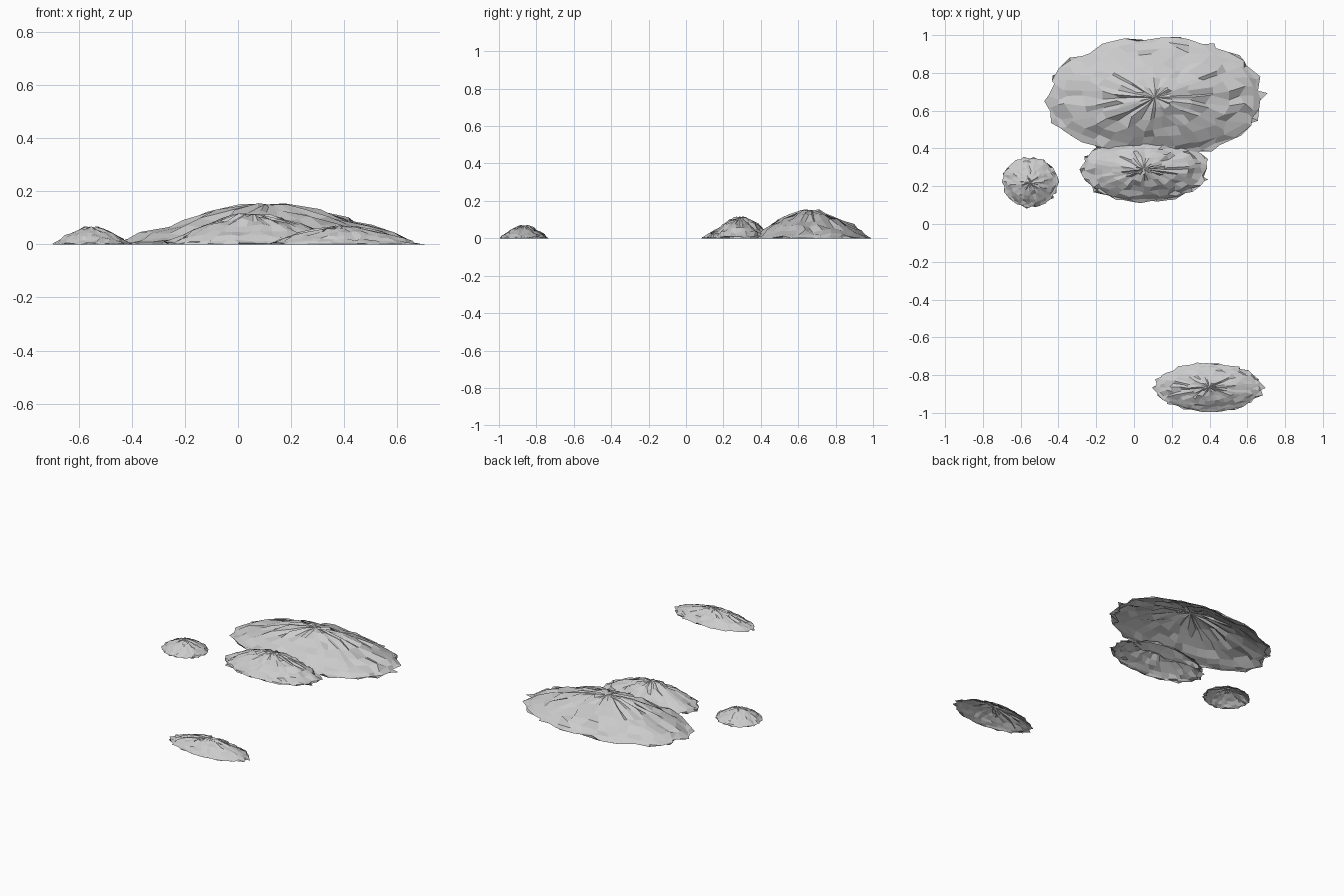
import bpy, bmesh, math, random

if "Cube" in bpy.data.objects:
    bpy.data.objects.remove(bpy.data.objects["Cube"])

stone = bpy.data.materials.new("light grey stone")
stone.diffuse_color = (0.6, 0.6, 0.6, 1)
stone.use_nodes = True
stone.node_tree.nodes["Principled BSDF"].inputs["Base Color"].default_value = stone.diffuse_color

SEGMENTS = 36
RINGS = 8


def mound(name, x, y, rx, ry, height, seed):
    """Open-bottomed craggy dome: a polar grid with every point jittered."""
    rng = random.Random(seed)
    bm = bmesh.new()
    apex = bm.verts.new((x, y, height * 0.97))
    rings = []
    for i in range(1, RINGS + 1):
        t = math.sin(i / RINGS * math.pi / 2) ** 1.1
        rim = i == RINGS
        ring = []
        for s in range(SEGMENTS):
            # Ragged rim of alternating points and notches
            if rim:
                r = rng.uniform(0.96, 1.03) if s % 2 == 0 else rng.uniform(0.88, 0.97)
            else:
                r = t * 0.97 + rng.uniform(-0.045, 0.045)
            a = (s + rng.uniform(-0.42, 0.42)) * math.tau / SEGMENTS
            z = 0.0 if rim else 1 - t ** 1.5 + rng.uniform(-0.07, 0.07)
            ring.append(bm.verts.new((x + rx * r * math.cos(a),
                                      y + ry * r * math.sin(a),
                                      height * min(max(z, 0.01 if not rim else 0), 1))))
        rings.append(ring)
    # Fan around the peak, then bands of quads down to the rim
    for s in range(SEGMENTS):
        n = (s + 1) % SEGMENTS
        bm.faces.new((apex, rings[0][s], rings[0][n]))
        for inner, outer in zip(rings, rings[1:]):
            bm.faces.new((inner[s], outer[s], outer[n], inner[n]))
    mesh = bpy.data.meshes.new(name)
    bm.to_mesh(mesh)
    bm.free()
    mesh.materials.append(stone)
    obj = bpy.data.objects.new(name, mesh)
    bpy.context.collection.objects.link(obj)


# Name, centre, half sizes, height, seed
mound("large_mound", 0.11, 0.67, 0.59, 0.33, 0.155, 1)
mound("middle_mound", 0.055, 0.29, 0.345, 0.182, 0.117, 2)
mound("small_mound", -0.55, 0.22, 0.152, 0.135, 0.067, 3)
mound("front_mound", 0.395, -0.865, 0.293, 0.133, 0.071, 4)
